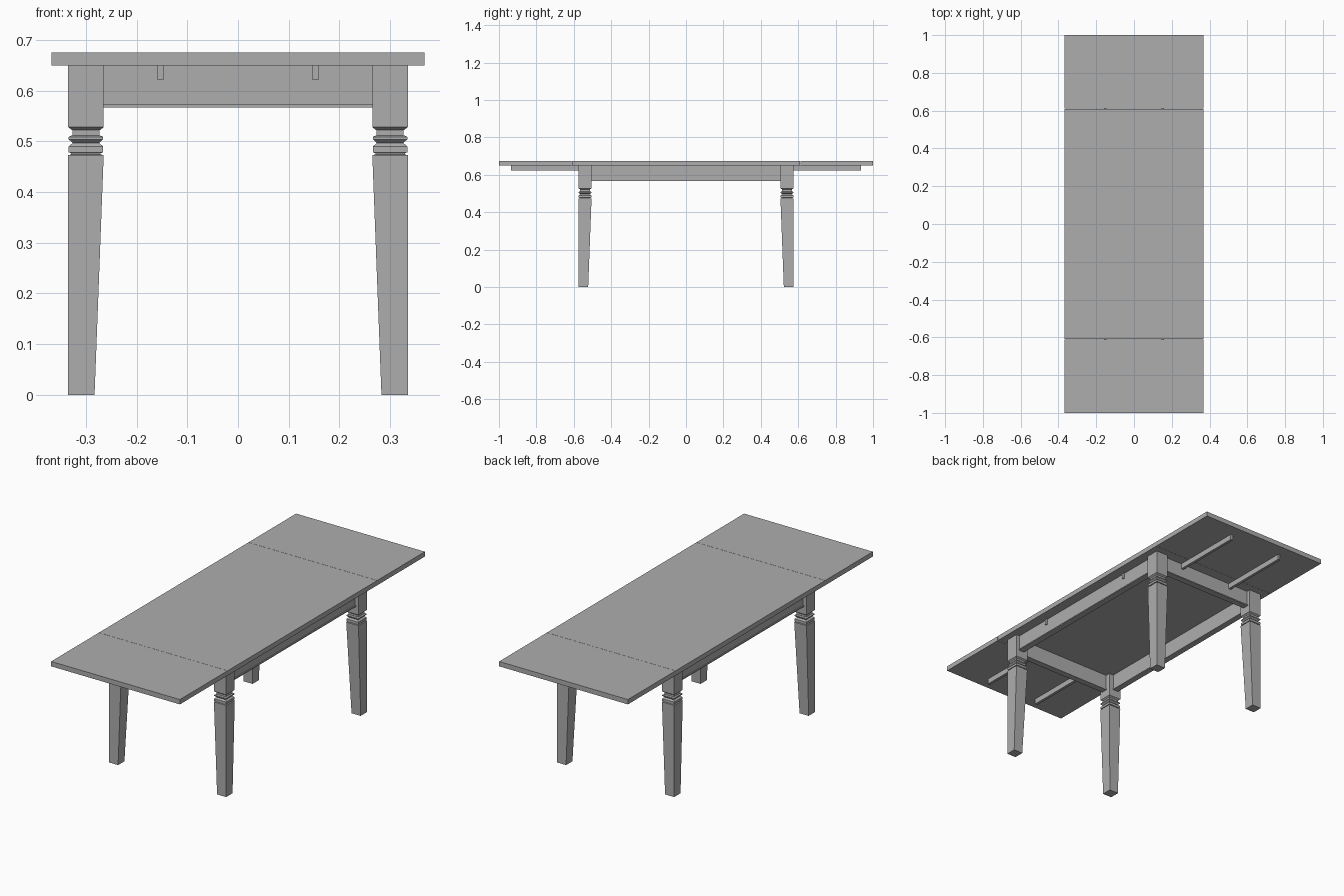
import bpy
import bmesh
from mathutils import Matrix, Vector

cube = bpy.data.objects.get("Cube")
if cube:
    bpy.data.objects.remove(cube, do_unlink=True)

# Single plain grey finish
grey = bpy.data.materials.new("plain grey")
grey.use_nodes = True
colour = (0.42, 0.42, 0.42, 1)
grey.diffuse_color = colour
grey.node_tree.nodes["Principled BSDF"].inputs["Base Color"].default_value = colour


def finish(name, bm):
    bmesh.ops.recalc_face_normals(bm, faces=bm.faces)
    mesh = bpy.data.meshes.new(name)
    bm.to_mesh(mesh)
    bm.free()
    mesh.materials.append(grey)
    obj = bpy.data.objects.new(name, mesh)
    bpy.context.collection.objects.link(obj)
    return obj


def box(name, xs, ys, zs):
    lo, hi = (Vector(p) for p in zip(xs, ys, zs))
    bm = bmesh.new()
    bmesh.ops.create_cube(bm, size=1, matrix=Matrix.Translation((lo + hi) / 2)
                          @ Matrix.Diagonal((*(hi - lo), 1)))
    return finish(name, bm)


def span(sign, a, b):
    return sorted((sign * a, sign * b))


TOP, UNDER = 0.675, 0.65
HALF_WIDTH, SEAM = 0.368, 0.61
LEG_X, LEG_Y, LEG_HALF = 0.30, 0.54, 0.035
FOOT_WIDTH = 0.052

# Square leg profile from the top down: height and half width
PROFILE = [(UNDER, LEG_HALF), (0.528, LEG_HALF), (0.522, 0.027), (0.512, 0.027),
           (0.509, 0.034), (0.504, 0.034), (0.497, 0.026), (0.490, 0.034),
           (0.478, 0.034), (0.477, 0.029), (0.474, 0.029), (0.473, LEG_HALF)]


def leg(name, sx, sy):
    bm = bmesh.new()
    sections = [(z, -h, h) for z, h in PROFILE]
    # The outer faces stay upright while the inner faces taper
    sections.append((0, LEG_HALF - FOOT_WIDTH, LEG_HALF))
    rings = []
    for z, a, b in sections:
        corners = [(a, a), (b, a), (b, b), (a, b)]
        rings.append([bm.verts.new((sx * (LEG_X + u), sy * (LEG_Y + v), z))
                      for u, v in corners])
    for upper, lower in zip(rings, rings[1:]):
        for i in range(4):
            j = (i + 1) % 4
            bm.faces.new((upper[i], upper[j], lower[j], lower[i]))
    bm.faces.new(rings[0])
    bm.faces.new(rings[-1])
    return finish(name, bm)


# Table top with an extension leaf at each end
box("center_top", (-HALF_WIDTH, HALF_WIDTH), (-SEAM, SEAM), (UNDER, TOP))

for sy, end in ((-1, "front"), (1, "back")):
    box(f"{end}_leaf", (-HALF_WIDTH, HALF_WIDTH), span(sy, SEAM + 0.001, 1), (UNDER, TOP))
    # End apron and its bottom bead
    box(f"{end}_apron", (-0.27, 0.27), span(sy, 0.53, 0.555), (0.573, UNDER))
    box(f"{end}_apron_bead", (-0.27, 0.27), span(sy, 0.527, 0.56), (0.567, 0.573))
    for sx, side in ((-1, "right"), (1, "left")):
        leg(f"{end}_{side}_leg", sx, sy)
        # Pull-out runner below the leaf
        box(f"{end}_{side}_runner", span(sx, 0.146, 0.16), span(sy, 0.54, 0.935),
            (0.622, UNDER))
        # Small peg on the long apron
        box(f"{end}_{side}_peg", span(sx, 0.31, 0.32), span(sy, 0.29, 0.304),
            (0.622, UNDER))

# Long aprons with bottom beads
for sx, side in ((-1, "right"), (1, "left")):
    box(f"{side}_apron", span(sx, 0.29, 0.315), (-0.51, 0.51), (0.573, UNDER))
    box(f"{side}_apron_bead", span(sx, 0.287, 0.32), (-0.51, 0.51), (0.567, 0.573))
